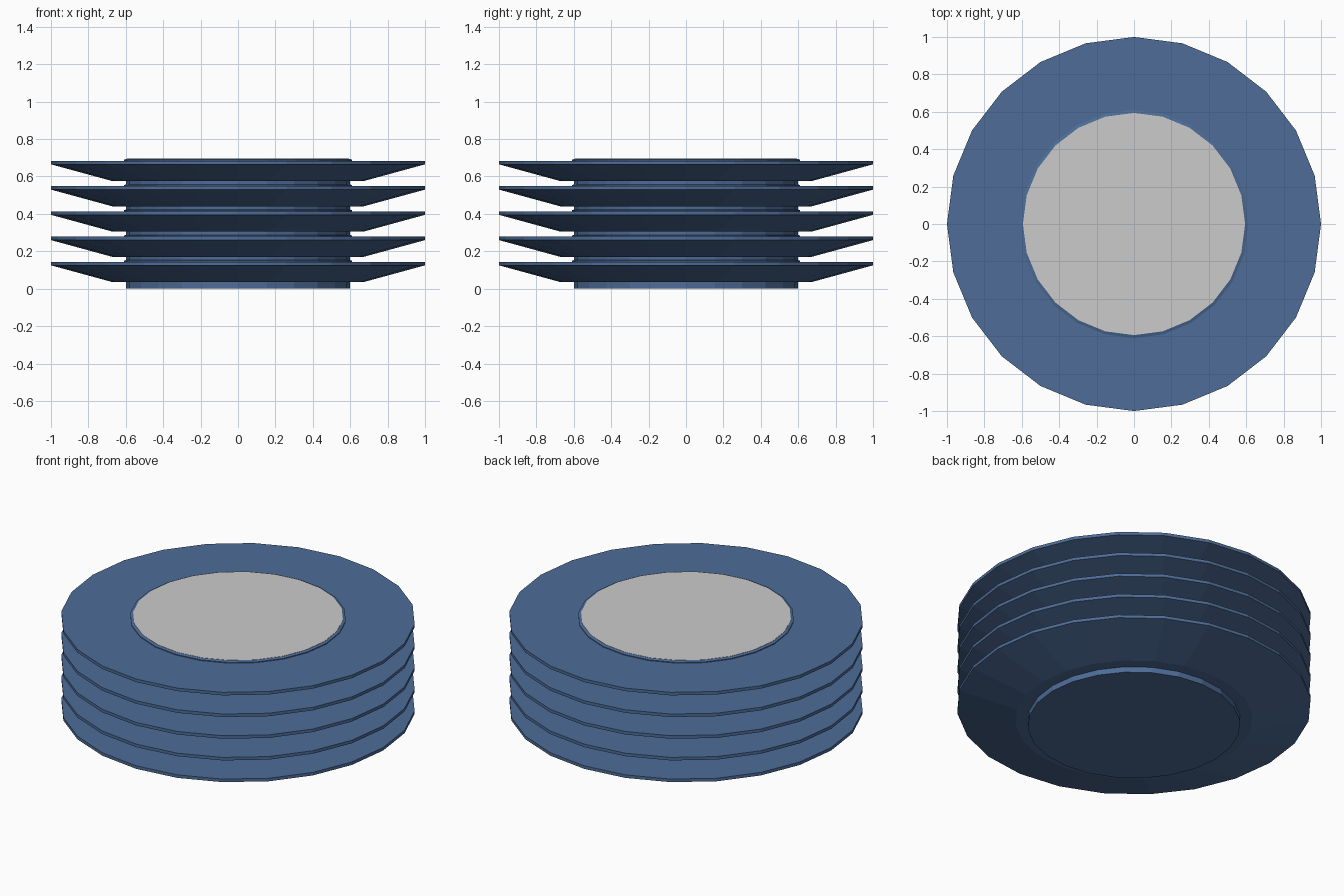
import bpy, bmesh, math

if "Cube" in bpy.data.objects:
    bpy.data.objects.remove(bpy.data.objects["Cube"])

SIDES = 24
PITCH = 0.135

blue = bpy.data.materials.new("blue_glaze")
blue.diffuse_color = (0.075, 0.15, 0.31, 1)
blue.use_nodes = True
blue.node_tree.nodes["Principled BSDF"].inputs["Base Color"].default_value = blue.diffuse_color


def lathe(name, profile, z, material=None):
    """Closed solid turned around z from (radius, height) points, bottom to top."""
    bm = bmesh.new()
    rings = []
    for r, h in profile:
        rings.append([bm.verts.new((r * math.cos(2 * math.pi * i / SIDES),
                                    r * math.sin(2 * math.pi * i / SIDES), h))
                      for i in range(SIDES)])
    for lo, hi in zip(rings, rings[1:]):
        for i in range(SIDES):
            j = (i + 1) % SIDES
            bm.faces.new((lo[i], lo[j], hi[j], hi[i]))
    bm.faces.new(rings[0][::-1])
    bm.faces.new(rings[-1])
    mesh = bpy.data.meshes.new(name)
    bm.to_mesh(mesh)
    bm.free()
    obj = bpy.data.objects.new(name, mesh)
    obj.location.z = z
    bpy.context.collection.objects.link(obj)
    if material:
        mesh.materials.append(material)
    return obj


# Foot, sloped underside, thin rim, flat top and small chamfered lip
plate = [(0.60, 0.0), (0.60, 0.035), (0.67, 0.035), (1.0, 0.125),
         (1.0, 0.144), (0.61, 0.144), (0.61, 0.149), (0.595, 0.154)]

# Stack of plates
for n in range(5):
    lathe(f"plate_{n + 1}", plate, n * PITCH, blue)

# Pale centre of the top plate
lathe("centre_disc", [(0.594, 0.0), (0.594, 0.003)], 4 * PITCH + 0.1525)
